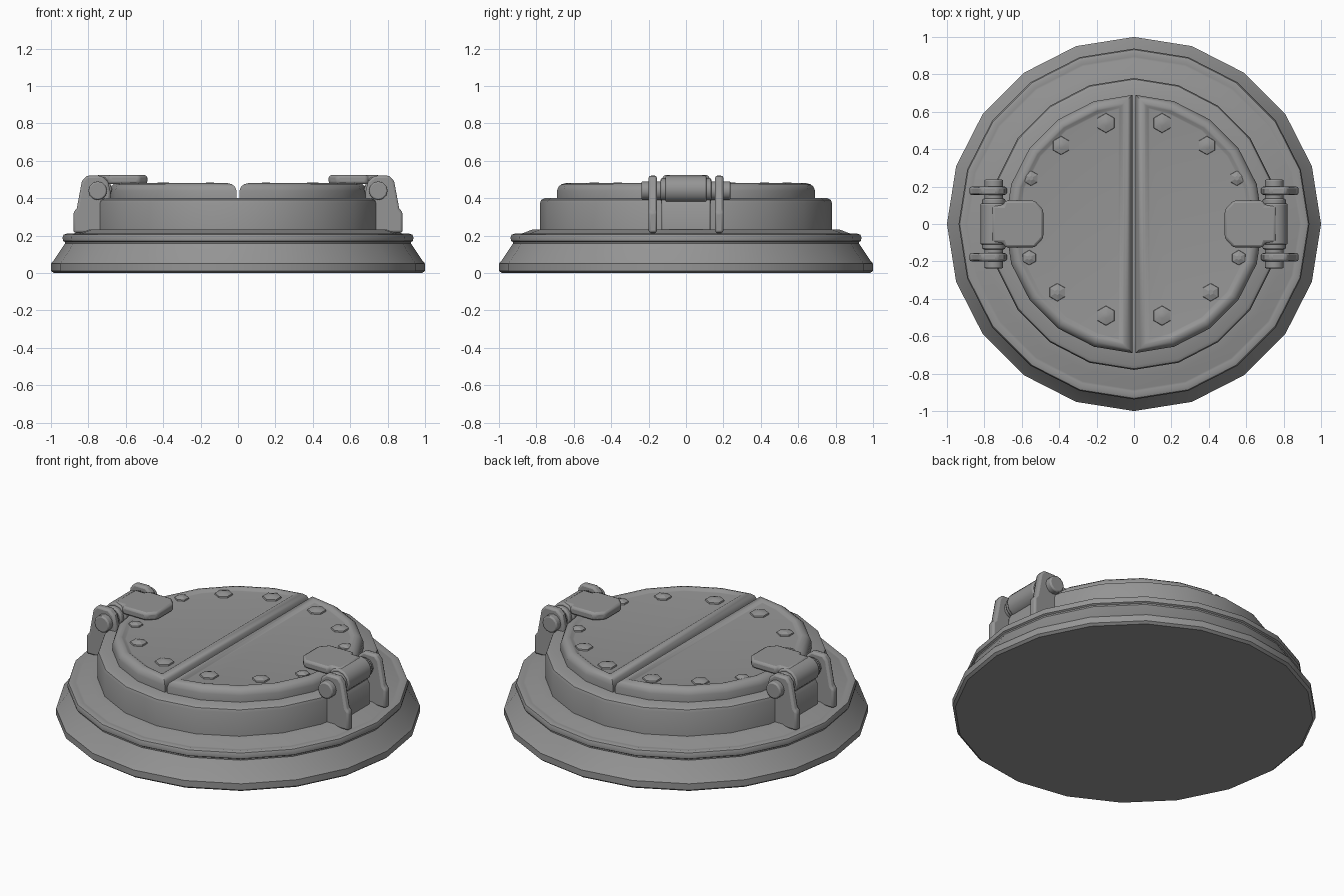
import bpy, bmesh, math
from mathutils import Matrix

if "Cube" in bpy.data.objects:
    bpy.data.objects.remove(bpy.data.objects["Cube"])

STEEL = bpy.data.materials.new("grey steel")
STEEL.diffuse_color = (0.3, 0.3, 0.3, 1)
STEEL.use_nodes = True
STEEL.node_tree.nodes["Principled BSDF"].inputs["Base Color"].default_value = STEEL.diffuse_color


def finish(name, bm, bevel=0.0, angle=35):
    bmesh.ops.recalc_face_normals(bm, faces=bm.faces)
    me = bpy.data.meshes.new(name)
    bm.to_mesh(me)
    bm.free()
    me.materials.append(STEEL)
    ob = bpy.data.objects.new(name, me)
    bpy.context.collection.objects.link(ob)
    if bevel:
        m = ob.modifiers.new("bevel", 'BEVEL')
        m.width, m.segments = bevel, 2
        m.limit_method, m.angle_limit = 'ANGLE', math.radians(40)
    bpy.ops.object.select_all(action='DESELECT')
    ob.select_set(True)
    bpy.context.view_layer.objects.active = ob
    bpy.ops.object.shade_smooth_by_angle(angle=math.radians(angle))
    return ob


def loft(name, loops, angle=35):
    """Skin a stack of equal closed loops and cap both ends."""
    bm = bmesh.new()
    rings = [[bm.verts.new(p) for p in loop] for loop in loops]
    n = len(rings[0])
    for a, b in zip(rings, rings[1:]):
        for i in range(n):
            j = (i + 1) % n
            bm.faces.new((a[i], a[j], b[j], b[i]))
    bm.faces.new(rings[0])
    bm.faces.new(rings[-1])
    return finish(name, bm, angle=angle)


def lathe(name, profile, sides=20, squash=1.0):
    return loft(name, [[(squash * r * math.cos(math.tau * i / sides),
                         r * math.sin(math.tau * i / sides), z)
                        for i in range(sides)] for r, z in profile])


def prism(name, outline, axis, lo, hi, bevel):
    """Extrude a 2D outline along y (outline in x,z) or z (outline in x,y)."""
    bm = bmesh.new()
    put = (lambda p, t: (p[0], t, p[1])) if axis == 'y' else (lambda p, t: (*p, t))
    a = [bm.verts.new(put(p, lo)) for p in outline]
    b = [bm.verts.new(put(p, hi)) for p in outline]
    for i in range(len(a)):
        j = (i + 1) % len(a)
        bm.faces.new((a[i], a[j], b[j], b[i]))
    bm.faces.new(a)
    bm.faces.new(b)
    return finish(name, bm, bevel)


def barrel(name, x, z, r, lo, hi, bevel=0.008, sides=12):
    pts = [(x + r * math.cos(math.tau * i / sides),
            z + r * math.sin(math.tau * i / sides)) for i in range(sides)]
    return prism(name, pts, 'y', lo, hi, bevel)


# Flared base with rolled lip, and the raised collar
lathe("base", [(0.985, 0), (1.0, 0.012), (1.0, 0.05), (0.985, 0.068), (0.925, 0.158),
               (0.926, 0.166), (0.936, 0.172), (0.938, 0.19), (0.932, 0.205),
               (0.915, 0.211), (0.895, 0.207), (0.885, 0.208), (0.82, 0.233), (0.7, 0.235)])
lathe("collar", [(0.78, 0.2), (0.78, 0.375), (0.774, 0.391), (0.757, 0.4), (0.6, 0.4)],
      squash=0.985)

# Bolt positions on one door: x, y, radius
BOLTS = [(0.15, 0.54, 0.055), (0.39, 0.42, 0.052), (0.55, 0.245, 0.042),
         (0.56, -0.18, 0.042), (0.41, -0.365, 0.05), (0.15, -0.49, 0.055)]

for s, side in ((-1, "left"), (1, "right")):
    # Half-round door: rounded rim around a slightly sunken panel
    loops = []
    for d, z in [(0, 0.39), (0, 0.44), (0.008, 0.461), (0.025, 0.475), (0.045, 0.48),
                 (0.055, 0.477), (0.068, 0.468), (0.075, 0.467)]:
        loop = []
        for i in range(11):
            a = math.radians(-90 + 18 * i)
            x = max((0.69 - d) * math.cos(a), 0.008 + d)
            loop.append((s * x, (0.69 - d) * math.sin(a), z))
        loops.append(loop)
    loft(side + "_door", loops, angle=40)

    # Domed hexagonal bolts
    for k, (x, y, r) in enumerate(BOLTS):
        bm = bmesh.new()
        for r1, r2, h, z in ((r, r * 0.92, 0.014, 0.468), (r * 0.92, r * 0.3, 0.01, 0.48)):
            bmesh.ops.create_cone(bm, cap_ends=True, segments=6, radius1=r1, radius2=r2,
                                  depth=h, matrix=Matrix.Translation((s * x, y, z)))
        finish(f"{side}_bolt_{k + 1}", bm, angle=20)

    # Hinge bracket cheeks
    cheek = [(0.70, 0.215), (0.88, 0.215), (0.88, 0.325), (0.862, 0.345), (0.835, 0.49),
             (0.81, 0.52), (0.73, 0.52), (0.695, 0.49), (0.68, 0.43)]
    for e, end in ((-1, "front"), (1, "back")):
        prism(f"{side}_{end}_hinge_cheek", [(s * x, z) for x, z in cheek], 'y',
              e * 0.155, e * 0.2, 0.012)
        barrel(f"{side}_{end}_hinge_collar", s * 0.75, 0.445, 0.062, e * 0.095, e * 0.135)

    # Pin, knuckle and block between the cheeks
    barrel(side + "_hinge_pin", s * 0.75, 0.44, 0.05, -0.238, 0.238)
    barrel(side + "_hinge_knuckle", s * 0.748, 0.447, 0.074, -0.11, 0.11)
    block = [(0.66, 0.22), (0.795, 0.22), (0.795, 0.36), (0.77, 0.40), (0.66, 0.40)]
    prism(side + "_hinge_block", [(s * x, z) for x, z in block], 'y', -0.13, 0.13, 0.008)

    # Flap with clipped corners reaching over the door
    flap = [(0.485, -0.075), (0.53, -0.125), (0.69, -0.125), (0.70, -0.10), (0.76, -0.10),
            (0.76, 0.10), (0.70, 0.10), (0.69, 0.125), (0.53, 0.125), (0.485, 0.075)]
    prism(side + "_hinge_flap", [(s * x, y) for x, y in flap], 'z', 0.475, 0.523, 0.014)
